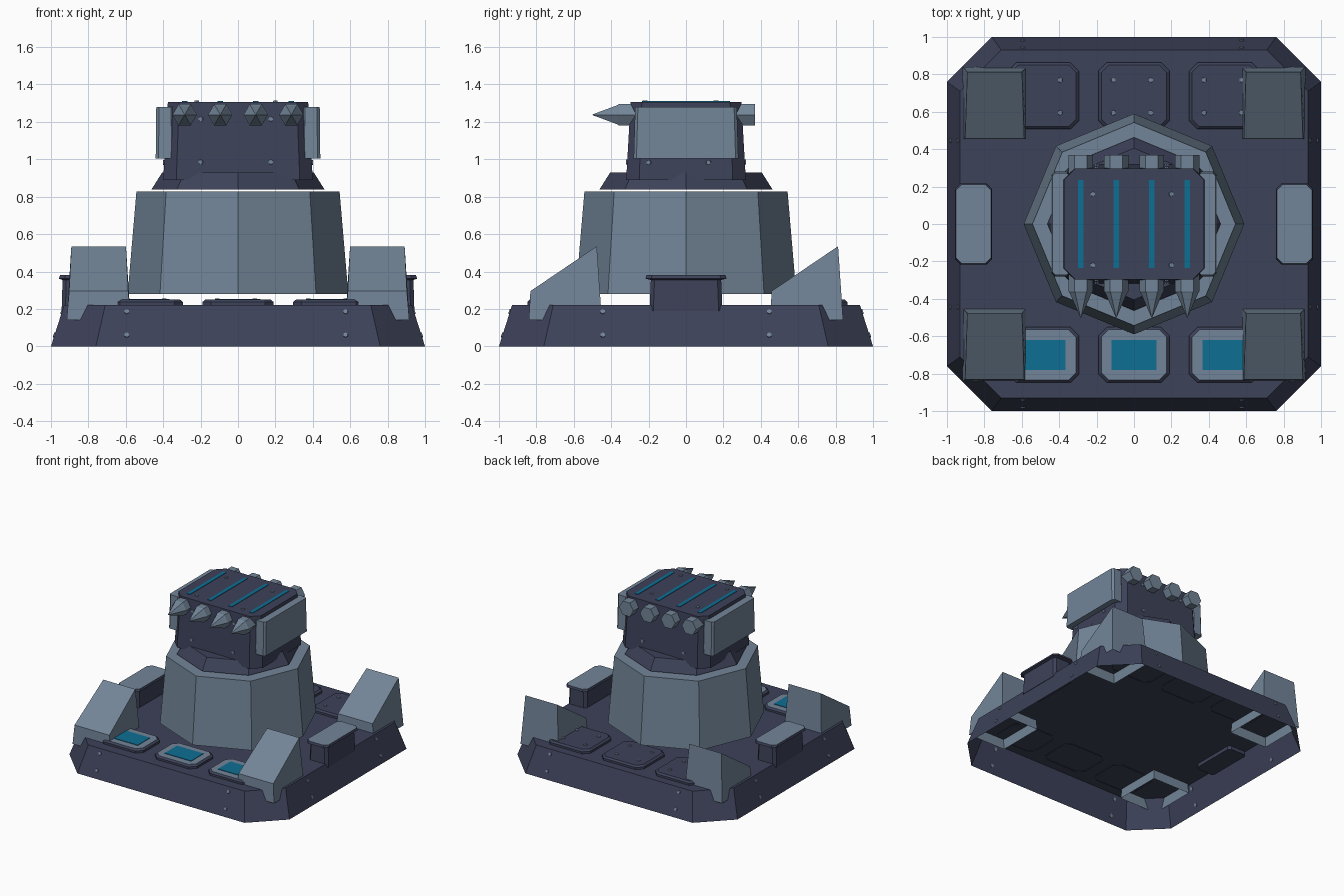
import bpy, bmesh, math
from mathutils import Vector

if "Cube" in bpy.data.objects:
    bpy.data.objects.remove(bpy.data.objects["Cube"])


def material(name, rgb):
    m = bpy.data.materials.new(name)
    m.diffuse_color = (*rgb, 1)
    m.use_nodes = True
    m.node_tree.nodes["Principled BSDF"].inputs["Base Color"].default_value = m.diffuse_color
    return m


DARK = material("dark navy", (0.047, 0.054, 0.10))
LIGHT = material("steel blue grey", (0.17, 0.235, 0.314))
TEAL = material("teal glow", (0.004, 0.156, 0.296))


def finish(name, bm, mats):
    me = bpy.data.meshes.new(name)
    bm.to_mesh(me)
    bm.free()
    ob = bpy.data.objects.new(name, me)
    bpy.context.collection.objects.link(ob)
    for m in mats:
        me.materials.append(m)
    return ob


def loft(name, rings, mat, bottom=True, top=True, top_mat=None):
    """Skin a stack of equal-length point rings with flat faces."""
    bm = bmesh.new()
    vs = [[bm.verts.new(p) for p in r] for r in rings]
    n = len(rings[0])
    for a, b in zip(vs, vs[1:]):
        for i in range(n):
            j = (i + 1) % n
            bm.faces.new((a[i], a[j], b[j], b[i]))
    if bottom:
        bm.faces.new(vs[0][::-1])
    if top:
        f = bm.faces.new(vs[-1])
        f.material_index = 1 if top_mat else 0
    return finish(name, bm, [mat] + ([top_mat] if top_mat else []))


def rect(cx, cy, hx, hy, z, ch=0.0):
    """Counter-clockwise rectangle, with cut corners when ch > 0."""
    if ch == 0:
        pts = [(-hx, -hy), (hx, -hy), (hx, hy), (-hx, hy)]
    else:
        a, b = hx - ch, hy - ch
        pts = [(-a, -hy), (a, -hy), (hx, -b), (hx, b),
               (a, hy), (-a, hy), (-hx, b), (-hx, -b)]
    return [(cx + x, cy + y, z) for x, y in pts]


def octagon(r, z):
    return [(r * math.cos(k * math.pi / 4), r * math.sin(k * math.pi / 4), z)
            for k in range(8)]


def rivets(name, spots):
    """Small hexagonal studs, each given as (position, normal)."""
    bm = bmesh.new()
    for p, n in spots:
        rot = Vector(n).to_track_quat('Z', 'Y').to_matrix().to_4x4()
        rot.translation = Vector(p)
        bmesh.ops.create_cone(bm, cap_ends=True, segments=6, radius1=0.015,
                              radius2=0.013, depth=0.012, matrix=rot)
    return finish(name, bm, [LIGHT])


# Base: sloped slab with cut corners, open underneath
loft("base", [rect(0, 0, 1, 1, 0, 0.24), rect(0, 0, 0.93, 0.93, 0.22, 0.22)],
     DARK, bottom=False)
spots = []
for z in (0.06, 0.185):
    d = 1 - 0.07 * z / 0.22
    for t in (-0.595, 0.575):
        spots += [((t, -d, z), (0, -1, 0.32)), ((t, d, z), (0, 1, 0.32))]
    for t in (-0.445, 0.445):
        spots += [((d, t, z), (1, 0, 0.32)), ((-d, t, z), (-1, 0, 0.32))]
rivets("base_rivets", spots)

# Deck plates: lit panels in front, plain riveted plates behind
spots = []
for i, x in enumerate((-0.485, 0, 0.485)):
    loft(f"front_panel_{i}", [rect(x, -0.7, 0.19, 0.148, 0.215, 0.045),
                              rect(x, -0.7, 0.19, 0.148, 0.237, 0.045),
                              rect(x, -0.7, 0.175, 0.135, 0.25, 0.04)],
         DARK, bottom=False, top_mat=LIGHT)
    loft(f"panel_light_{i}", [rect(x, -0.7, 0.12, 0.08, 0.25),
                              rect(x, -0.7, 0.12, 0.08, 0.254)], TEAL)
    loft(f"back_plate_{i}", [rect(x, 0.685, 0.19, 0.178, 0.215, 0.045),
                             rect(x, 0.685, 0.19, 0.178, 0.237, 0.045),
                             rect(x, 0.685, 0.175, 0.165, 0.25, 0.04)],
         DARK, bottom=False)
    spots += [((x + dx, y, 0.251), (0, 0, 1))
              for dx in (-0.11, 0.09) for y in (0.595, 0.77)]
rivets("plate_rivets", spots)

# Corner ramps: tapered open-bottomed blocks, all rising towards the back
for sx in (-1, 1):
    for sy in (-1, 1):
        cx, cy = sx * 0.745, sy * 0.645
        low = rect(cx, cy, 0.171, 0.195, 0.14)
        a = rect(cx, cy, 0.158, 0.187, 0.295)[:2]
        b = rect(cx, cy, 0.146, 0.168, 0.535)[2:]
        loft(f"corner_ramp_{'l' if sx < 0 else 'r'}{'f' if sy < 0 else 'b'}",
             [low, a + b], LIGHT, bottom=False)

# Side pods with flared lids
for sx in (-1, 1):
    cx = sx * 0.858
    loft(f"side_pod_{'left' if sx < 0 else 'right'}",
         [rect(cx, 0, 0.085, 0.195, 0.19, 0.02),
          rect(cx, 0, 0.080, 0.188, 0.355, 0.02),
          rect(cx, 0, 0.100, 0.217, 0.362, 0.03),
          rect(cx, 0, 0.094, 0.211, 0.38, 0.03)],
         DARK, top_mat=LIGHT)

# Tower and turning collar
loft("tower", [octagon(0.59, 0.28), octagon(0.543, 0.828)], LIGHT, bottom=False)
loft("collar", [octagon(0.463, 0.838), octagon(0.405, 0.93)], DARK)

# Launcher head with cut corners and light strips
loft("head", [rect(0, 0, 0.40, 0.32, 0.89, 0.07),
              rect(0, 0, 0.375, 0.296, 1.307, 0.06)], DARK)
for sx in (-1, 1):
    cx = sx * 0.39
    loft(f"head_side_armour_{'left' if sx < 0 else 'right'}",
         [rect(cx, 0, 0.05, 0.28, 1.005, 0.015),
          rect(cx, 0, 0.047, 0.272, 1.28, 0.015)], LIGHT)
spots = [((x, y, 1.308), (0, 0, 1)) for x in (-0.22, 0.2) for y in (-0.22, 0.16)]
for x in (-0.2, 0.175):
    for z, d in ((0.985, 0.315), (1.215, 0.302)):
        spots += [((x, -d, z), (0, -1, 0)), ((x, d, z), (0, 1, 0))]
for y in (-0.2, 0.12):
    spots += [((s * 0.396, y, 0.983), (s, 0, 0)) for s in (-1, 1)]
rivets("head_rivets", spots)


# Four hexagonal missiles through the head, with a strip above each
def hexagon(x, y, r):
    return [(x + r * math.cos(k * math.pi / 3), y, 1.238 + r * math.sin(k * math.pi / 3))
            for k in range(6)]


for i in range(4):
    x = -0.285 + 0.19 * i
    loft(f"missile_{i}", [hexagon(x, 0.37, 0.065), hexagon(x, -0.36, 0.065),
                          hexagon(x, -0.37, 0.058), hexagon(x, -0.5, 0.002)], LIGHT)
    loft(f"light_strip_{i}", [rect(x, 0, 0.015, 0.236, 1.306),
                              rect(x, 0, 0.015, 0.236, 1.311)], TEAL)
